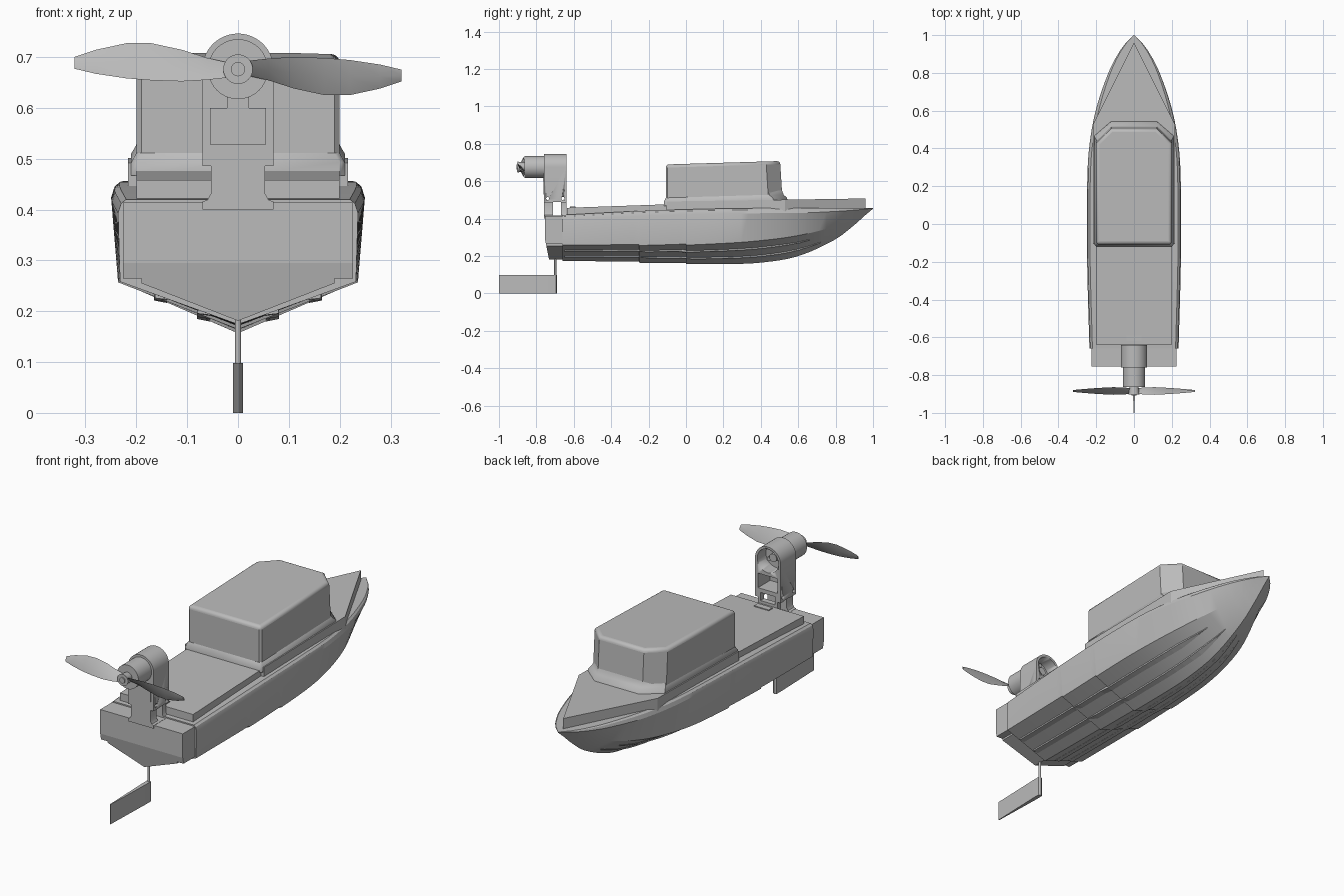
import bpy, bmesh, math
from mathutils import Vector, Matrix

cube = bpy.data.objects.get("Cube")
if cube:
    bpy.data.objects.remove(cube, do_unlink=True)

grey = bpy.data.materials.new("plain_grey")
grey.use_nodes = True
grey.diffuse_color = (0.5, 0.5, 0.5, 1)
grey.node_tree.nodes["Principled BSDF"].inputs["Base Color"].default_value = (0.5, 0.5, 0.5, 1)


def finish(name, bm, smooth=35):
    bmesh.ops.recalc_face_normals(bm, faces=bm.faces)
    mesh = bpy.data.meshes.new(name)
    bm.to_mesh(mesh)
    bm.free()
    mesh.materials.append(grey)
    ob = bpy.data.objects.new(name, mesh)
    bpy.context.collection.objects.link(ob)
    if smooth:
        bpy.ops.object.select_all(action="DESELECT")
        bpy.context.view_layer.objects.active = ob
        ob.select_set(True)
        bpy.ops.object.shade_smooth_by_angle(angle=math.radians(smooth))
    return ob


def loft(name, rings, smooth=35, after=None):
    """Skin closed rings of points and cap both ends."""
    bm = bmesh.new()
    rows = [[bm.verts.new(p) for p in ring] for ring in rings]
    n = len(rows[0])
    for a, b in zip(rows, rows[1:]):
        for i in range(n):
            j = (i + 1) % n
            bm.faces.new((a[i], a[j], b[j], b[i]))
    bm.faces.new(rows[0])
    bm.faces.new(rows[-1])
    if after:
        after(bm)
    return finish(name, bm, smooth)


def box(name, lo, hi):
    bm = bmesh.new()
    bmesh.ops.create_cube(bm, size=1)
    lo, hi = Vector(lo), Vector(hi)
    for v in bm.verts:
        v.co = (lo + hi) / 2 + v.co * (hi - lo)
    return finish(name, bm, 0)


def rod(name, centre, r, length, axis="Y", r2=None, sides=40):
    bm = bmesh.new()
    bmesh.ops.create_cone(bm, cap_ends=True, segments=sides, radius1=r,
                          radius2=r if r2 is None else r2, depth=length)
    if axis == "Y":
        bm.transform(Matrix.Rotation(math.pi / 2, 4, "X"))
    if axis == "X":
        bm.transform(Matrix.Rotation(math.pi / 2, 4, "Y"))
    bm.transform(Matrix.Translation(centre))
    return finish(name, bm)


def mirrored(half):
    """Complete a half outline, given from centre line to centre line."""
    return half + [(-x, b) for x, b in reversed(half) if x > 1e-6]


def slab(name, half, bottom, top, smooth=0):
    """Plan outline raised between two height rules."""
    pts = mirrored(half)
    return loft(name, [[(x, y, f(y)) for x, y in pts] for f in (bottom, top)], smooth)


def cut(ob, cutters):
    for c in cutters:
        c.hide_render = True
        c.hide_viewport = True
        m = ob.modifiers.new("cut", "BOOLEAN")
        m.operation = "DIFFERENCE"
        m.solver = "EXACT"
        m.object = c


# Hull lines: y, keel z, chine x, chine z, sheer x, sheer z
LINES = [
    (-0.66, 0.162, 0.232, 0.246, 0.236, 0.42),
    (-0.2, 0.158, 0.236, 0.252, 0.248, 0.443),
    (0.2, 0.157, 0.232, 0.268, 0.248, 0.454),
    (0.4, 0.165, 0.212, 0.283, 0.238, 0.456),
    (0.6, 0.2, 0.168, 0.31, 0.203, 0.457),
    (0.8, 0.29, 0.09, 0.36, 0.136, 0.457),
    (0.9, 0.366, 0.045, 0.405, 0.085, 0.457),
    (0.96, 0.42, 0.018, 0.435, 0.042, 0.457),
    (1.0, 0.453, 0.001, 0.454, 0.002, 0.457),
]


def station(y):
    """Smooth interpolation of the hull lines at y."""
    i = max(k for k in range(len(LINES) - 1) if k == 0 or LINES[k][0] <= y)
    a, b = LINES[i], LINES[i + 1]
    p, q = LINES[max(i - 1, 0)], LINES[min(i + 2, len(LINES) - 1)]
    h = b[0] - a[0]
    t = (y - a[0]) / h
    out = []
    for k in range(1, 6):
        ma = (b[k] - p[k]) / (b[0] - p[0]) * h
        mb = (q[k] - a[k]) / (q[0] - a[0]) * h
        out.append((2*t**3 - 3*t*t + 1) * a[k] + (t**3 - 2*t*t + t) * ma
                   + (3*t*t - 2*t**3) * b[k] + (t**3 - t*t) * mb)
    lift = 0.006 * ((y < 0) + (y < -0.25))
    out[0] += lift
    out[2] += lift
    return out


def hull_ring(y):
    keel, cx, cz, sx, sz = station(y)
    r = min(1, sx / 0.2)
    half = [(0, keel), (cx, cz), (sx, sz - 0.027 * r), (sx - 0.006 * r, sz - 0.008 * r),
            (sx - 0.016 * r, sz), (0, sz)]
    return [(x, y, z) for x, z in mirrored(half)]


ys = [-0.66 + 1.66 * i / 40 for i in range(41)] + [-0.251, -0.249, -0.001, 0.001]
loft("hull", [hull_ring(y) for y in sorted(ys)], 25)

# Bottom strakes following the V
for frac, end in ((0.3, 0.72), (0.66, 0.66)):
    for side in (-1, 1):
        rings = []
        for i in range(25):
            y = -0.65 + (end + 0.65) * i / 24
            keel, cx, cz, sx, sz = station(y)
            w = 0.016 * min(1, (end - y) * 6 + 0.05)
            x, z = cx * frac, keel + (cz - keel) * frac
            slope = (cz - keel) / cx
            rings.append([(side * (x + dx), y, z + dx * slope + dz) for dx, dz in
                          ((-w, 0.004), (w * 0.6, 0.004), (w * 0.6, -0.004 - w * 0.2), (-w, -0.001))])
        loft("strake", rings, 0)


# Stern block with a transom that rakes forward below a crease
def rake(bm):
    bmesh.ops.bisect_plane(bm, geom=bm.verts[:] + bm.edges[:] + bm.faces[:],
                           plane_co=(0, 0, 0.295), plane_no=(0, 0, 1))
    for v in bm.verts:
        if v.co.y < -0.7 and v.co.z < 0.29:
            v.co.y += (0.295 - v.co.z) * 0.2


stern = mirrored([(0, 0.181), (0.19, 0.255), (0.19, 0.264), (0.226, 0.264), (0.226, 0.414), (0, 0.414)])
loft("stern_block", [[(x, y, z) for x, z in stern] for y in (-0.755, -0.65)], 0, rake)


# Deck lid, cabin coaming and foredeck
def lid_top(y):
    return 0.458 + (y + 0.635) * 0.035


def coaming_top(y):
    return 0.492 + (y + 0.1) * 0.015


slab("rear_deck", [(0, -0.637), (0.2, -0.637), (0.2, 0), (0, 0)], lambda y: 0.4, lid_top)
slab("fore_deck", [(0, -0.105), (0.216, -0.105), (0.216, 0.53), (0, 0.96)],
     lambda y: 0.43, coaming_top)
box("deck_latch", (-0.04, -0.62, 0.45), (0.04, -0.59, 0.464))


# Cabin with chamfered front corners and rounded edges
def cabin_outline(g, front):
    return mirrored([(0, -0.108 - g), (0.19 + g, -0.108 - g), (0.2 + g, -0.098 - g),
                     (0.2 + g, front - 0.075), (0.122, front), (0, front)])


def cabin_ring(g, front, z):
    return [(x, y, z + 0.03 * y) for x, y in cabin_outline(g, front)]


cabin = loft("cabin", [cabin_ring(0, 0.517, 0.47), cabin_ring(0, 0.503, 0.693)], 40)
rounding = cabin.modifiers.new("rounding", "BEVEL")
rounding.width = 0.034
rounding.segments = 5
rounding.limit_method = "ANGLE"
rounding.angle_limit = math.radians(50)
loft("cabin_skirt", [cabin_ring(0.01, 0.545, 0.47), cabin_ring(0.01, 0.54, 0.496),
                     cabin_ring(0.001, 0.522, 0.512), cabin_ring(-0.01, 0.512, 0.54)], 40)

# Motor pylon: arched top, waisted foot, hollowed pockets
MZ = 0.676
arch = [(0.07 * math.sin(a), MZ + 0.07 * math.cos(a))
        for a in (math.pi / 2 * (1 - i / 14) for i in range(15))]
foot = [(0, 0.4), (0.07, 0.4), (0.07, 0.415), (0.06, 0.419), (0.053, 0.432), (0.053, 0.486), (0.07, 0.486)]
profile = mirrored(foot + arch)
pylon = loft("motor_pylon", [[(x, y, z) for x, z in profile] for y in (-0.76, -0.64)])
cut(pylon, [
    box("side_slot", (-0.1, -0.712, 0.416), (0.1, -0.668, 0.488)),
    box("servo_pocket", (-0.054, -0.735, 0.53), (0.054, -0.6, 0.602)),
    rod("motor_pocket", (0, -0.66, MZ), 0.058, 0.1),
    box("leg_gap", (-0.04, -0.68, 0.47), (0.04, -0.6, 0.51)),
    rod("bolt_hole_rear", (0, -0.74, 0.508), 0.008, 0.3, "X", sides=12),
    rod("bolt_hole_front", (0, -0.658, 0.508), 0.008, 0.3, "X", sides=12),
])
box("servo_cover", (-0.055, -0.763, 0.528), (0.055, -0.75, 0.6))
box("motor_neck", (-0.022, -0.764, 0.598), (0.022, -0.75, 0.63))

# Motor and its rear bearing
rod("motor", (0, -0.785, MZ), 0.059, 0.155)
rod("motor_bearing", (0, -0.7, MZ), 0.02, 0.04)
for k in range(3):
    a = math.radians(90 + 120 * k)
    rod("mount_screw", (0.038 * math.cos(a), -0.703, MZ + 0.038 * math.sin(a)), 0.01, 0.02, sides=16)
rod("motor_shaft", (0, -0.88, MZ), 0.014, 0.055)
rod("propeller_hub", (0, -0.882, MZ), 0.024, 0.04, r2=0.029)

# Two twisted blades: span, leading z, trailing z, fore-aft pitch
BLADE = [(0.015, 0.012, -0.016, 0.015), (0.06, 0.022, -0.021, 0.019), (0.11, 0.038, -0.024, 0.02),
         (0.17, 0.051, -0.022, 0.017), (0.22, 0.051, -0.018, 0.014), (0.28, 0.038, -0.009, 0.009),
         (0.322, 0.024, 0.001, 0.005)]
for s in (-1, 1):
    rings = []
    for x, lead, trail, pitch in BLADE:
        mid, t = (lead + trail) / 2, 0.004
        rings.append([(s * x, -0.884 + dy, MZ - s * dz) for dy, dz in
                      ((pitch, lead), (t, mid), (-pitch, trail), (-t, mid))])
    loft("propeller_blade", rings, 60)

# Rudder blade, tapering aft, on its stock
slab("rudder", [(0, -0.69), (0.01, -0.695), (0.01, -0.74), (0.002, -1.0), (0, -1.0)],
     lambda y: 0, lambda y: 0.098)
rod("rudder_stock", (0, -0.699, 0.16), 0.006, 0.14, "Z", sides=16)
